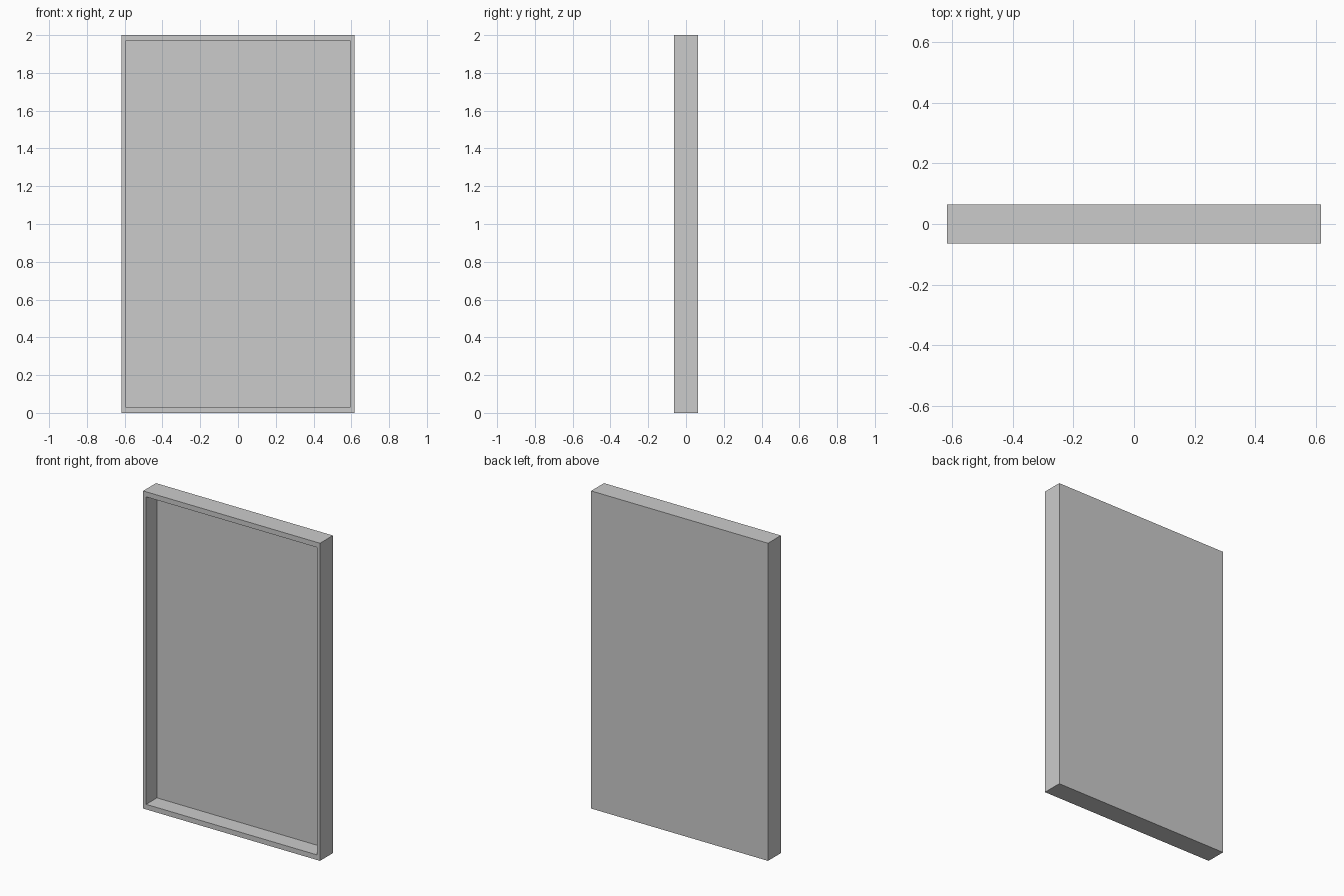
import bpy
import bmesh

if "Cube" in bpy.data.objects:
    bpy.data.objects.remove(bpy.data.objects["Cube"])

W, D, H = 0.616, 0.064, 2.0      # half width, half depth, height
SIDE, RAIL, BACK = 0.021, 0.032, 0.021  # wall thicknesses


def ring(bm, x, y, z0, z1):
    return [bm.verts.new(p) for p in ((-x, y, z0), (x, y, z0), (x, y, z1), (-x, y, z1))]


# Shallow open-fronted tray: back, outer walls, front rim, inner walls, recess floor
bm = bmesh.new()
rings = [
    ring(bm, W, D, 0, H),
    ring(bm, W, -D, 0, H),
    ring(bm, W - SIDE, -D, RAIL, H - RAIL),
    ring(bm, W - SIDE, D - BACK, RAIL, H - RAIL),
]
for a, b in zip(rings, rings[1:]):
    for i in range(4):
        j = (i + 1) % 4
        bm.faces.new((a[i], a[j], b[j], b[i]))
bm.faces.new(rings[0])
bm.faces.new(rings[-1])
bmesh.ops.recalc_face_normals(bm, faces=bm.faces)

mesh = bpy.data.meshes.new("framed_panel")
bm.to_mesh(mesh)
bm.free()
bpy.context.collection.objects.link(bpy.data.objects.new("framed_panel", mesh))
